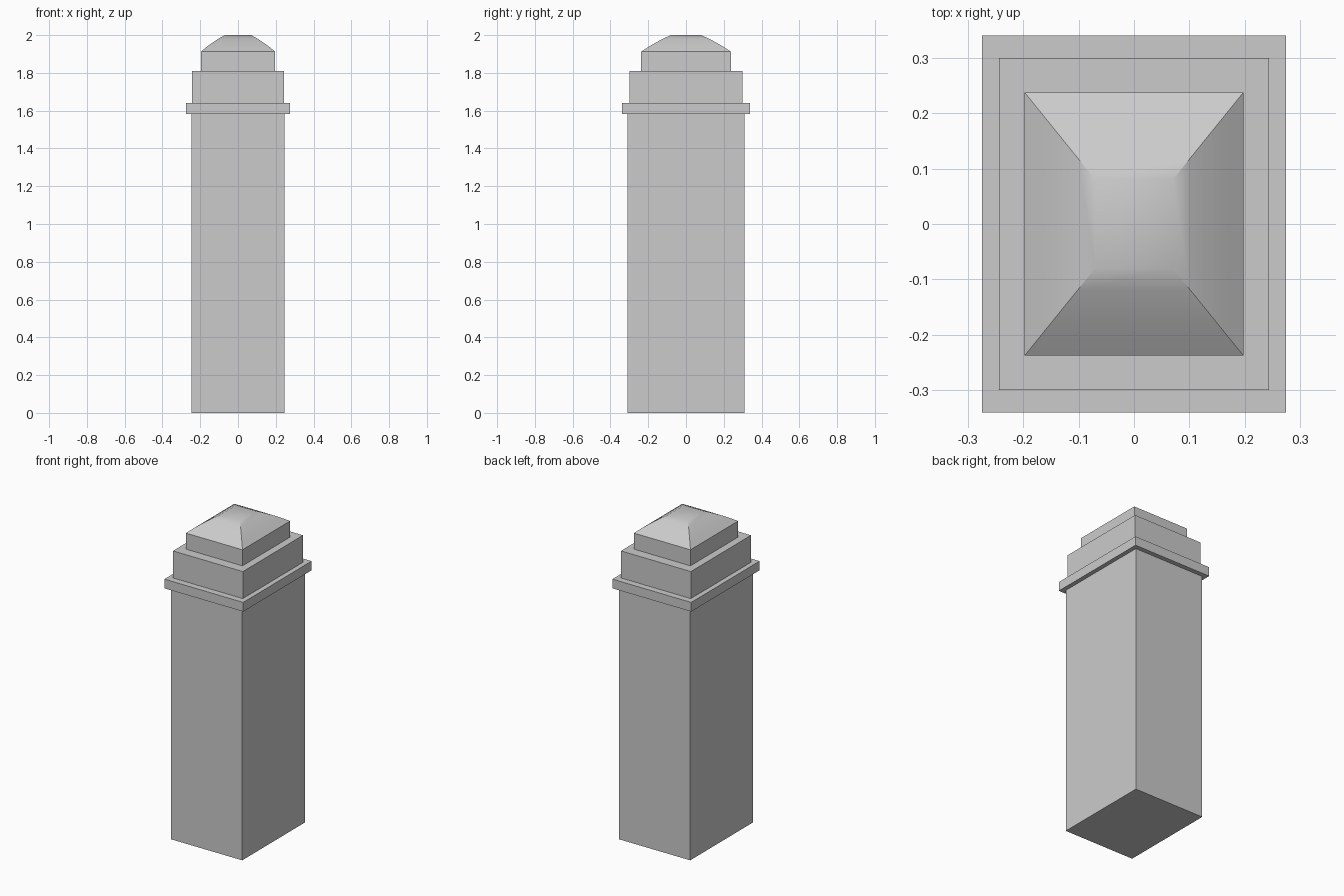
import bpy
import bmesh

if "Cube" in bpy.data.objects:
    bpy.data.objects.remove(bpy.data.objects["Cube"])


def stack(name, rings):
    """Closed solid lofted through rectangles given as (half_x, half_y, z)."""
    bm = bmesh.new()
    loops = [[bm.verts.new((sx * hx, sy * hy, z))
              for sx, sy in ((-1, -1), (1, -1), (1, 1), (-1, 1))]
             for hx, hy, z in rings]
    bm.faces.new(loops[0][::-1])
    bm.faces.new(loops[-1])
    for low, high in zip(loops, loops[1:]):
        for i in range(4):
            j = (i + 1) % 4
            bm.faces.new((low[i], low[j], high[j], high[i]))
    mesh = bpy.data.meshes.new(name)
    bm.to_mesh(mesh)
    bm.free()
    obj = bpy.data.objects.new(name, mesh)
    bpy.context.collection.objects.link(obj)
    return obj


# Stepped rectangular blocks: name, half width, half depth, bottom, top
for name, hx, hy, z0, z1 in (
        ("shaft", 0.247, 0.311, 0.0, 1.583),
        ("cornice", 0.274, 0.34, 1.583, 1.641),
        ("lower_cap_block", 0.243, 0.299, 1.641, 1.811),
        ("upper_cap_block", 0.197, 0.237, 1.811, 1.912)):
    stack(name, ((hx, hy, z0), (hx, hy, z1)))

# Gently convex hipped roof with a flat top
STEPS = 4
rings = []
for k in range(STEPS + 1):
    t = k / STEPS
    rings.append((0.197 - 0.127 * t, 0.237 - 0.157 * t,
                  1.912 + 0.088 * (t + 0.25 * t * (1 - t))))
roof = stack("domed_roof", rings)
bpy.context.view_layer.objects.active = roof
roof.select_set(True)
bpy.ops.object.shade_smooth_by_angle()
